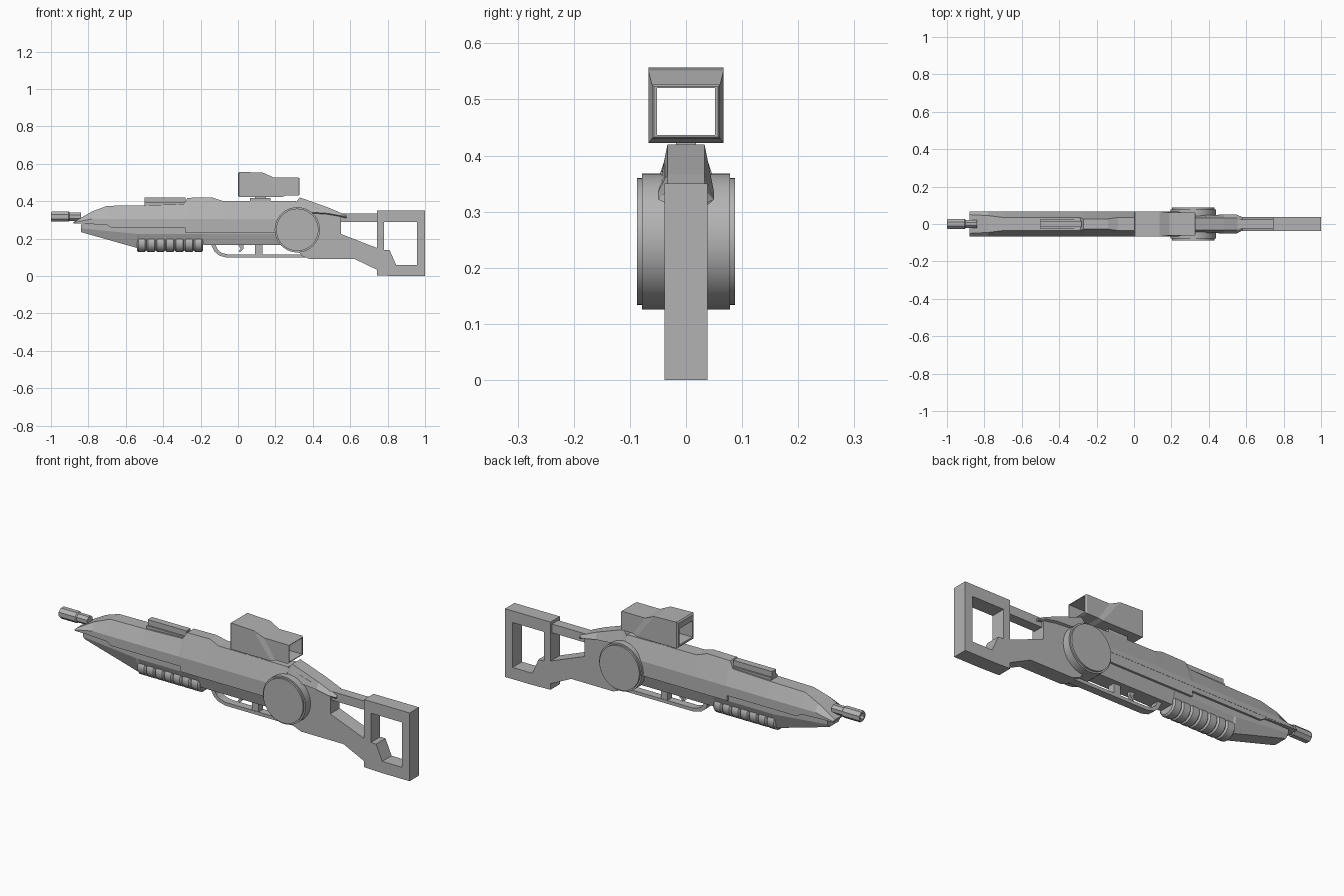
import bpy, bmesh, math

if "Cube" in bpy.data.objects:
    bpy.data.objects.remove(bpy.data.objects["Cube"], do_unlink=True)

grey = bpy.data.materials.new("plain grey")
grey.use_nodes = True
grey.diffuse_color = (0.45, 0.45, 0.45, 1)
grey.node_tree.nodes["Principled BSDF"].inputs["Base Color"].default_value = grey.diffuse_color


def loft(name, rings, cyclic=False, smooth=False):
    """Skin a list of equal rings; cyclic joins last to first, otherwise the ends are capped."""
    bm = bmesh.new()
    rows = [[bm.verts.new(p) for p in ring] for ring in rings]
    n = len(rows[0])
    pairs = list(zip(rows, rows[1:] + rows[:1]))
    for a, b in pairs if cyclic else pairs[:-1]:
        for i in range(n):
            j = (i + 1) % n
            bm.faces.new((a[i], a[j], b[j], b[i]))
    if not cyclic:
        bm.faces.new(rows[0])
        bm.faces.new(rows[-1])
    bmesh.ops.recalc_face_normals(bm, faces=bm.faces)
    mesh = bpy.data.meshes.new(name)
    bm.to_mesh(mesh)
    bm.free()
    mesh.materials.append(grey)
    obj = bpy.data.objects.new(name, mesh)
    bpy.context.collection.objects.link(obj)
    if smooth:
        bpy.ops.object.select_all(action='DESELECT')
        obj.select_set(True)
        bpy.context.view_layer.objects.active = obj
        bpy.ops.object.shade_smooth_by_angle(angle=math.radians(35))
    return obj


def flat(points, y):
    return [(x, y, z) for x, z in points]


def prism(name, points, half):
    return loft(name, [flat(points, -half), flat(points, half)])


def box(name, x0, x1, z0, z1, half):
    return prism(name, [(x0, z0), (x1, z0), (x1, z1), (x0, z1)], half)


def mirrored(x, side):
    """Cross-section at x from (half width, height) points of the +y side."""
    return [(x, y, z) for y, z in side] + [(x, -y, z) for y, z in reversed(side)]


def circle(x, z, r, n, ry=None):
    """Ring around the x axis."""
    return [(x, (ry or r) * math.cos(math.tau * (i + .5) / n),
             z + r * math.sin(math.tau * (i + .5) / n)) for i in range(n)]


# Upper shell: sloping sides above a full-width waist
shell = [(-.88, .288, .05), (-.78, .345, .045), (-.70, .375, .035), (-.5, .378, .035),
         (-.29, .385, .035), (-.27, .418, .027), (-.14, .42, .027), (-.085, .402, .035), (.31, .40, .035)]
loft("upper_shell", [mirrored(x, [(w, top), (.067, min(.305, top - .003)), (.067, min(.28, top - .006))])
                     for x, top, w in shell])

# Stepped side skirt below the waist
prism("side_skirt", [(-.87, .282), (-.70, .273), (-.675, .257), (-.28, .257), (-.28, .23),
                     (.30, .23), (.30, .30), (-.8, .30)], .066)

# Lower chassis, tapering to the nose
chassis = [(-.84, .235), (-.54, .15), (-.53, .18), (-.19, .18), (-.185, .165), (.3, .165)]
loft("lower_chassis", [mirrored(x, [(.055, .275), (.055, max(.225, low + .02)), (.038, low)])
                       for x, low in chassis])

# Top rail
box("top_rail", -.5, -.28, .37, .42, .017)
box("rail_base", -.5, -.28, .37, .392, .026)

# Barrel with a bored muzzle
loft("barrel", [circle(-.84, .317, .024, 8), circle(-.9, .317, .024, 8), circle(-.905, .317, .029, 8),
                circle(-.995, .317, .029, 8), circle(-1, .317, .026, 8), circle(-1, .317, .016, 8),
                circle(-.95, .317, .016, 8)], smooth=False)

# Ribbed fore grip
ribs, start, pitch = 7, -.54, .0505
rings = []
for i in range(ribs):
    x = start + i * pitch
    for dx, r in ((0, .040), (.007, .048), (.043, .048), (.0504, .040)):
        rings.append(circle(x + dx, .175, r, 12, r * 1.12))
loft("fore_grip", rings, smooth=True)

# Trigger group
outer = [(-.145, .17), (-.125, .13), (-.1, .109), (-.06, .098), (.38, .098)]
inner = [(.38, .115), (-.055, .115), (-.088, .124), (-.108, .14), (-.122, .17)]
prism("trigger_guard", outer + inner, .02)
box("guard_post", .092, .13, .105, .17, .018)
prism("trigger", [(-.005, .17), (.03, .17), (.03, .145), (.012, .127), (.003, .132), (.014, .148)], .009)

# Receiver and lower stock arm
prism("receiver", [(.2, .165), (.2, .385), (.36, .385), (.55, .325), (.55, .225), (.75, .147),
                   (.75, .03), (.625, .09), (.385, .09), (.34, .108), (.3, .165)], .038)
box("stock_strut", .41, .75, .29, .335, .025)

# Rear cowl, flared towards its lower edge
cowl = [(.293, .372, .04, .36, .045), (.33, .42, .033, .345, .047),
        (.48, .367, .033, .335, .05), (.55, .337, .033, .322, .05), (.58, .322, .025, .315, .035)]
loft("rear_cowl", [mirrored(x, [(wt, zt), (wb, zb), (.036, zb - .006)]) for x, zt, wt, zb, wb in cowl])

# Stock frame with a stepped opening
hole = [(.78, .29), (.957, .29), (.957, .06), (.845, .06), (.81, .14), (.78, .14)]
rim = [(.742, .35), (1, .35), (1, 0), (.845, 0), (.742, .006), (.742, .14)]
rim[4] = (.742, .003)
loft("stock_frame", [flat(rim, -.038), flat(rim, .038), flat(hole, .038), flat(hole, -.038)], cyclic=True)

# Side drum with a raised cap on both faces
def wheel(y, r, n=48):
    return [(.317 + r * math.cos(math.tau * i / n), y, .247 + r * math.sin(math.tau * i / n)) for i in range(n)]

steps = [(.087, .113), (.078, .113), (.078, .121)]
loft("side_drum", [wheel(-y, r) for y, r in steps] + [wheel(y, r) for y, r in reversed(steps)], smooth=True)


# Hollow sight: large front housing stepping down through a slanted collar
def slant(x_top, x_low, half, top, low):
    return [(x_top, half, top), (x_low, half, low), (x_low, -half, low), (x_top, -half, top)]

loft("sight_housing", [
    slant(0, 0, .060, .55, .428), slant(.006, .006, .067, .557, .422), slant(.135, .235, .067, .552, .422),
    slant(.19, .255, .061, .527, .43), slant(.322, .322, .061, .527, .43), slant(.328, .328, .057, .523, .433),
    slant(.328, .328, .052, .52, .437), slant(0, 0, .052, .52, .437)], cyclic=True)
box("sight_mount", .065, .175, .395, .418, .034)
box("sight_foot", .09, .15, .41, .43, .018)
